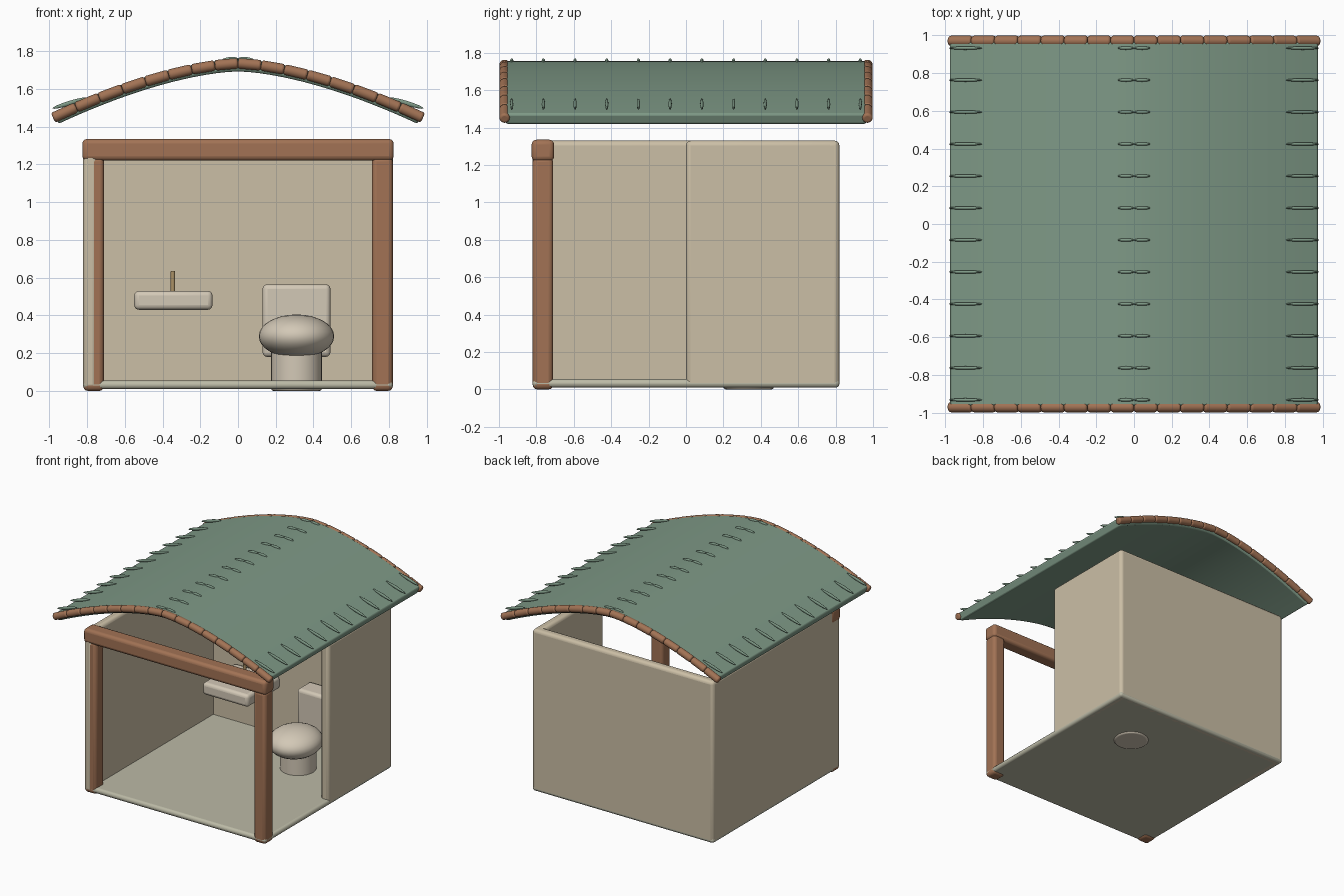
import bpy, bmesh, math
from mathutils import Matrix, Vector

if "Cube" in bpy.data.objects:
    bpy.data.objects.remove(bpy.data.objects["Cube"])


def mat(name, r, g, b):
    m = bpy.data.materials.new(name)
    m.diffuse_color = (r, g, b, 1)
    m.use_nodes = True
    m.node_tree.nodes["Principled BSDF"].inputs["Base Color"].default_value = m.diffuse_color
    return m


WALL = mat("plaster", 0.60, 0.52, 0.38)
FLOOR = mat("floor_stone", 0.50, 0.49, 0.38)
WOOD = mat("wood", 0.36, 0.17, 0.09)
GREEN = mat("roof_green", 0.21, 0.32, 0.24)
CERAMIC = mat("ceramic", 0.65, 0.58, 0.47)
BRASS = mat("brass", 0.40, 0.28, 0.13)


def finish(name, bm, material, bevel=0, segs=3):
    bmesh.ops.recalc_face_normals(bm, faces=bm.faces)
    me = bpy.data.meshes.new(name)
    bm.to_mesh(me)
    bm.free()
    me.materials.append(material)
    ob = bpy.data.objects.new(name, me)
    bpy.context.collection.objects.link(ob)
    if bevel:
        mod = ob.modifiers.new("bevel", "BEVEL")
        mod.width, mod.segments, mod.limit_method = bevel, segs, "ANGLE"
        mod.angle_limit = math.radians(40)
    bpy.ops.object.select_all(action="DESELECT")
    ob.select_set(True)
    bpy.context.view_layer.objects.active = ob
    bpy.ops.object.shade_smooth_by_angle(angle=math.radians(35))
    return ob


def box(name, lo, hi, material, bevel):
    lo, hi = Vector(lo), Vector(hi)
    bm = bmesh.new()
    bmesh.ops.create_cube(bm, size=1, matrix=Matrix.Translation((lo + hi) / 2) @ Matrix.Diagonal((hi - lo).to_4d()))
    return finish(name, bm, material, bevel)


def cylinder(name, center, radius, depth, material, bevel, roll=None, segs=32):
    bm = bmesh.new()
    m = Matrix.Translation(center)
    if roll is not None:  # lie along x, tilted by roll
        m = m @ Matrix.Rotation(roll, 4, "Y") @ Matrix.Rotation(math.pi / 2, 4, "Y")
    bmesh.ops.create_cone(bm, cap_ends=True, segments=segs, radius1=radius, radius2=radius, depth=depth, matrix=m)
    return finish(name, bm, material, bevel)


def ellipsoid(name, center, radii, material, tilt=0, u=32, v=16):
    bm = bmesh.new()
    m = Matrix.Translation(center) @ Matrix.Rotation(tilt, 4, "Y") @ Matrix.Diagonal((*radii, 1))
    bmesh.ops.create_uvsphere(bm, u_segments=u, v_segments=v, radius=1, matrix=m)
    return finish(name, bm, material)


# Floor and walls
box("floor", (-0.82, -0.82, 0.01), (0.82, 0.82, 0.055), FLOOR, 0.02)
box("left_wall", (-0.82, -0.822, 0.01), (-0.745, 0.82, 1.33), WALL, 0.025)
box("back_wall", (-0.82, 0.745, 0.01), (0.82, 0.82, 1.33), WALL, 0.025)
box("right_wall", (0.745, 0.0, 0.01), (0.82, 0.82, 1.33), WALL, 0.025)

# Timber frame at the open front
for name, x in (("left_post", -0.765), ("right_post", 0.765)):
    box(name, (x - 0.055, -0.82, 0), (x + 0.055, -0.71, 1.24), WOOD, 0.025)
box("front_beam", (-0.825, -0.825, 1.22), (0.825, -0.705, 1.335), WOOD, 0.025)


# Roof: arched slab
def drop(x):
    return 0.297 * abs(x) ** 1.6


def slope(x):
    return math.copysign(1.6 * 0.297 * abs(x) ** 0.6, x)


def rim(side):
    pts = []
    for i in range(33):
        x = -0.965 + 1.93 * i / 32
        n = Vector((slope(x), 1)).normalized() * 0.032 * side
        pts.append((x + n.x, -0.965, 1.725 - drop(x) + n.y))
    return pts


bm = bmesh.new()
top = [bm.verts.new(p) for p in rim(1)]
low = [bm.verts.new(p) for p in rim(-1)]
strip = [bm.faces.new((top[i], top[i + 1], low[i + 1], low[i])) for i in range(32)]
ext = bmesh.ops.extrude_face_region(bm, geom=strip, use_keep_orig=True)["geom"]
bmesh.ops.translate(bm, vec=(0, 1.93, 0), verts=[g for g in ext if isinstance(g, bmesh.types.BMVert)])
finish("roof", bm, GREEN, 0.012, 2)

# Rounded log tiles trimming both gable ends
for side, y in (("front", -0.97), ("back", 0.97)):
    for i in range(16):
        x = (i - 7.5) * 0.1225
        a = math.atan(slope(x))
        cylinder(f"{side}_trim_log_{i + 1}", (x, y, 1.734 - drop(x)), 0.028, 0.126 / math.cos(a) - 0.004,
                 WOOD, 0.012, roll=a, segs=16)

# Small ribs along the ridge and both eaves
for i in range(12):
    y = -0.932 + i * 1.864 / 11
    for s, label in ((-1, "left"), (1, "right")):
        ellipsoid(f"{label}_ridge_rib_{i + 1}", (s * 0.043, y, 1.756), (0.044, 0.009, 0.013), GREEN, s * 0.1, 12, 8)
        ellipsoid(f"{label}_eave_rib_{i + 1}", (s * 0.893, y, 1.525), (0.094, 0.009, 0.012), GREEN, s * 0.3, 12, 8)

# Toilet
cylinder("toilet_base", (0.31, 0.335, 0.11), 0.135, 0.22, CERAMIC, 0.015)
ellipsoid("toilet_bowl", (0.31, 0.30, 0.29), (0.2, 0.22, 0.115), CERAMIC)
box("toilet_tank", (0.13, 0.57, 0.18), (0.49, 0.74, 0.565), CERAMIC, 0.025)

# Wall basin with tap
box("basin", (-0.55, 0.32, 0.43), (-0.135, 0.745, 0.53), CERAMIC, 0.025)
cylinder("tap", (-0.345, 0.58, 0.575), 0.012, 0.12, BRASS, 0.004, segs=16)
